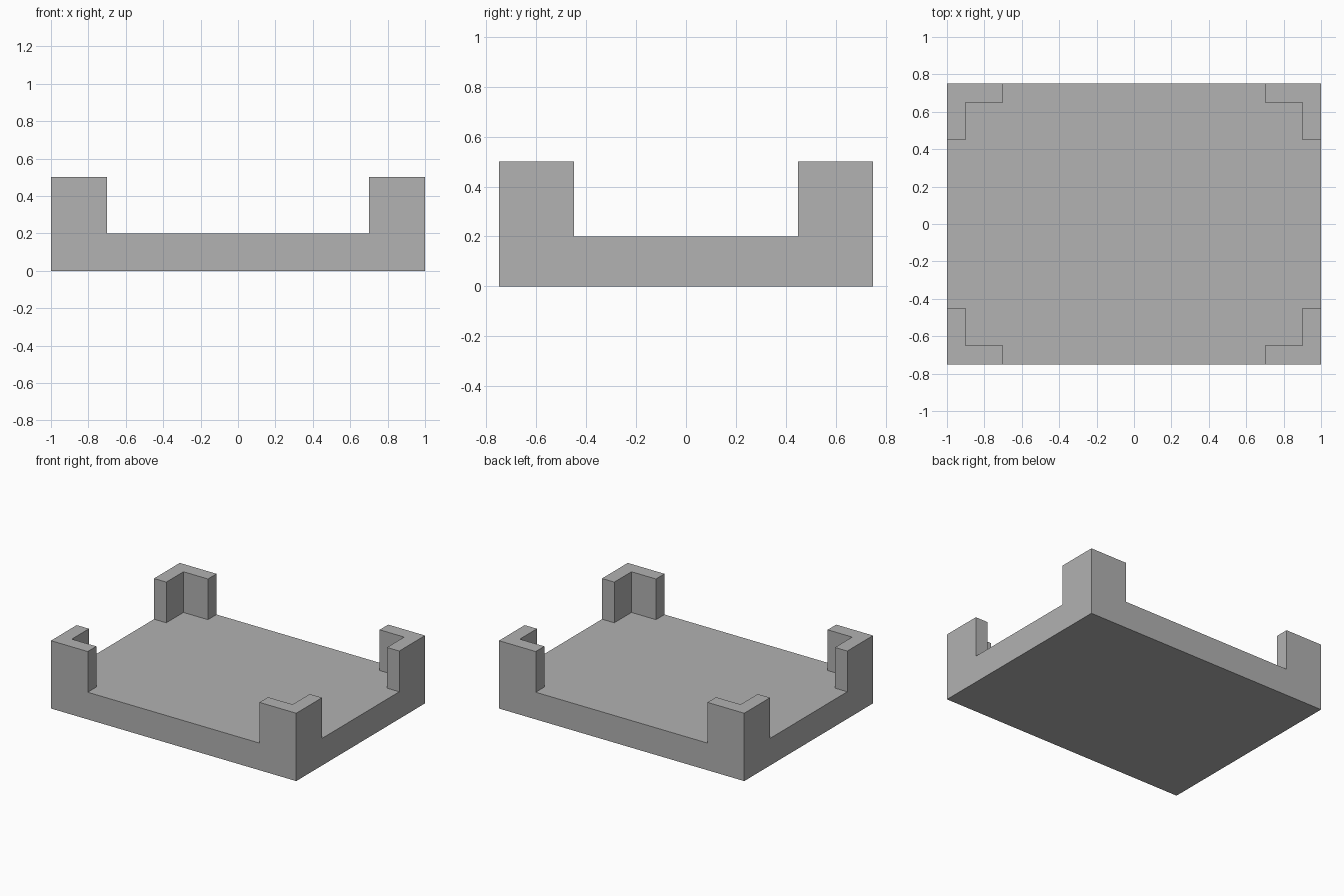
import bpy
import bmesh
from math import radians
from mathutils import Matrix, Vector

cube = bpy.data.objects.get("Cube")
if cube:
    bpy.data.objects.remove(cube, do_unlink=True)

HALF_X, HALF_Y = 1.0, 0.75
BASE_HEIGHT, POST_HEIGHT = 0.2, 0.3
POST_LENGTH, WALL = 0.3, 0.1

# Single grey finish
grey = bpy.data.materials.new("mid_grey")
grey.use_nodes = True
grey.diffuse_color = (0.445, 0.445, 0.445, 1)
grey.node_tree.nodes["Principled BSDF"].inputs["Base Color"].default_value = grey.diffuse_color

# Base slab
bm = bmesh.new()
slab = (Matrix.Translation((0, 0, BASE_HEIGHT / 2))
        @ Matrix.Diagonal((2 * HALF_X, 2 * HALF_Y, BASE_HEIGHT, 1)))
bmesh.ops.create_cube(bm, size=1, matrix=slab)

# Cut lines for the wall thickness and length of the corner guards
for axis, half in ((Vector((1, 0, 0)), HALF_X), (Vector((0, 1, 0)), HALF_Y)):
    for inset in (WALL, POST_LENGTH):
        for side in (-1, 1):
            bmesh.ops.bisect_plane(bm, geom=bm.verts[:] + bm.edges[:] + bm.faces[:],
                                   plane_co=axis * side * (half - inset), plane_no=axis)
bm.normal_update()


def in_corner_guard(face):
    centre = face.calc_center_median()
    dx, dy = HALF_X - abs(centre.x), HALF_Y - abs(centre.y)
    return face.normal.z > 0.9 and max(dx, dy) < POST_LENGTH and min(dx, dy) < WALL


# L-shaped corner guards raised from the slab
raised = bmesh.ops.extrude_face_region(bm, geom=[f for f in bm.faces if in_corner_guard(f)])
bmesh.ops.translate(bm, vec=(0, 0, POST_HEIGHT),
                    verts=[g for g in raised["geom"] if isinstance(g, bmesh.types.BMVert)])

# Merge the flat areas into clean faces
bmesh.ops.dissolve_limit(bm, angle_limit=radians(1), verts=bm.verts[:], edges=bm.edges[:])
bmesh.ops.recalc_face_normals(bm, faces=bm.faces[:])

mesh = bpy.data.meshes.new("tray_with_corner_guards")
bm.to_mesh(mesh)
bm.free()
mesh.materials.append(grey)
tray = bpy.data.objects.new("tray_with_corner_guards", mesh)
bpy.context.collection.objects.link(tray)
